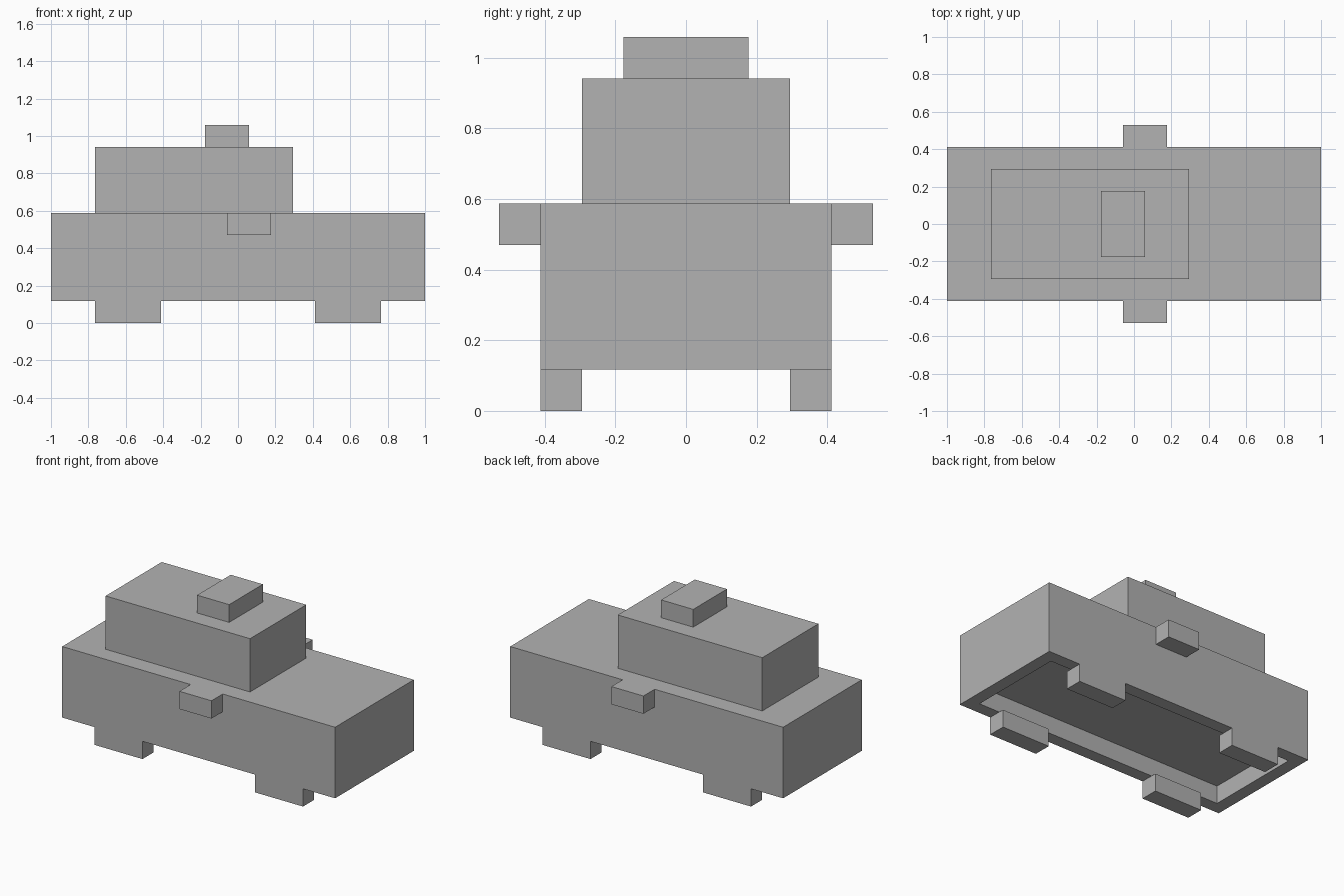
import bpy
import bmesh
from mathutils import Matrix, Vector

default = bpy.data.objects.get("Cube")
if default:
    bpy.data.objects.remove(default, do_unlink=True)

U = 2 / 17  # one block of the design grid

grey = bpy.data.materials.new("plain_grey")
grey.use_nodes = True
colour = (0.448, 0.448, 0.448, 1)
grey.diffuse_color = colour
grey.node_tree.nodes["Principled BSDF"].inputs["Base Color"].default_value = colour


def box(name, x, y, z, hollow=False):
    """Box from (low, high) ranges in blocks, optionally hollowed from below."""
    low, high = (Vector(c) * U for c in zip(x, y, z))
    bm = bmesh.new()
    bmesh.ops.create_cube(bm, size=1, matrix=Matrix.LocRotScale(
        (low + high) / 2, None, high - low))
    if hollow:
        bm.normal_update()
        bottom = min(bm.faces, key=lambda f: f.calc_center_median().z)
        bmesh.ops.inset_individual(bm, faces=[bottom], thickness=U)
        roof = bmesh.ops.extrude_discrete_faces(bm, faces=[bottom])["faces"][0]
        bmesh.ops.translate(bm, verts=roof.verts, vec=(0, 0, U))
    mesh = bpy.data.meshes.new(name)
    bm.to_mesh(mesh)
    bm.free()
    mesh.materials.append(grey)
    obj = bpy.data.objects.new(name, mesh)
    bpy.context.collection.objects.link(obj)
    return obj


# Hull with a shallow recess underneath, cabin and roof hatch
box("hull", (-8.5, 8.5), (-3.5, 3.5), (1, 5), hollow=True)
box("cabin", (-6.5, 2.5), (-2.5, 2.5), (5, 8))
box("roof_hatch", (-1.5, 0.5), (-1.5, 1.5), (8, 9))

# Side blocks and feet on both long sides
for side, sign in (("front", -1), ("back", 1)):
    def across(a, b):
        return sorted((sign * a, sign * b))

    box(f"{side}_side_block", (-0.5, 1.5), across(3.5, 4.5), (4, 5))
    box(f"{side}_right_foot", (-6.5, -3.5), across(2.5, 3.5), (0, 1))
    box(f"{side}_left_foot", (3.5, 6.5), across(2.5, 3.5), (0, 1))
